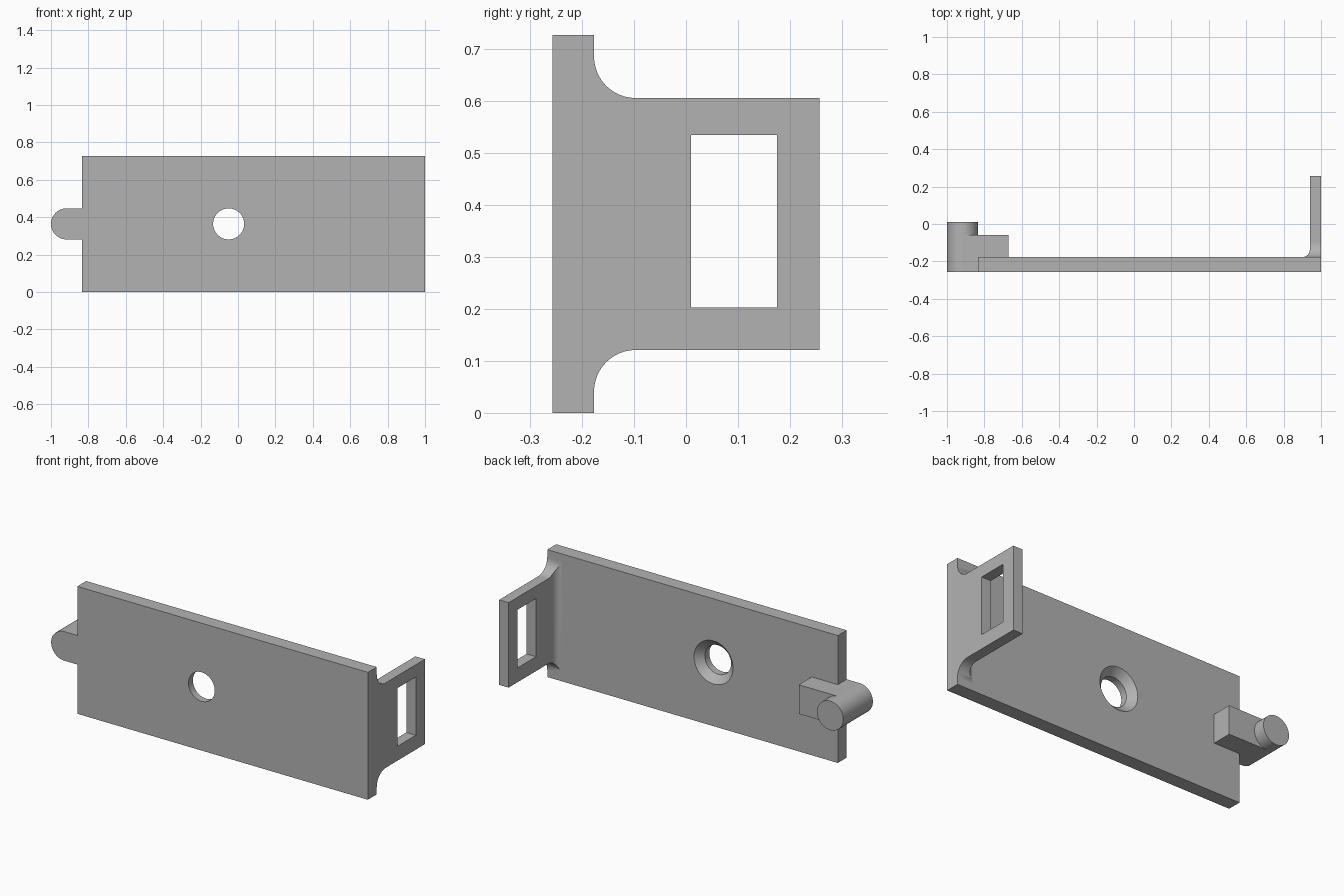
import bpy, bmesh, math
from mathutils import Vector

cube = bpy.data.objects.get("Cube")
if cube:
    bpy.data.objects.remove(cube, do_unlink=True)

grey = bpy.data.materials.new("plain grey")
grey.use_nodes = True
grey.diffuse_color = (0.45, 0.45, 0.45, 1)
grey.node_tree.nodes["Principled BSDF"].inputs["Base Color"].default_value = grey.diffuse_color

# Main dimensions
LEFT, RIGHT = -0.835, 1.0
FRONT, BACK, TAB_END = -0.257, -0.177, 0.257
HEIGHT, MID = 0.727, 0.364
TAB_IN, TAB_LOW, TAB_HIGH = 0.94, 0.121, 0.606
PEG_X, PEG_R = -0.917, 0.083
HOLE_X = -0.05


def arc(cx, cy, r, start, end, steps=16):
    angles = [math.radians(start + (end - start) * i / steps) for i in range(steps + 1)]
    return [(cx + r * math.cos(a), cy + r * math.sin(a)) for a in angles]


def prism(name, outline, axis, low, high):
    """Extrude a 2D outline along x, y or z; the outline uses the other two axes in order."""
    def place(p, d):
        return {"x": (d, *p), "y": (p[0], d, p[1]), "z": (*p, d)}[axis]
    bm = bmesh.new()
    face = bm.faces.new([bm.verts.new(place(p, low)) for p in outline])
    moved = bmesh.ops.extrude_face_region(bm, geom=[face])["geom"]
    shift = Vector(place((0, 0), high - low))
    bmesh.ops.translate(bm, vec=shift, verts=[v for v in moved if isinstance(v, bmesh.types.BMVert)])
    return finish(name, bm)


def finish(name, bm):
    bmesh.ops.recalc_face_normals(bm, faces=bm.faces)
    mesh = bpy.data.meshes.new(name)
    bm.to_mesh(mesh)
    bm.free()
    mesh.materials.append(grey)
    obj = bpy.data.objects.new(name, mesh)
    bpy.context.collection.objects.link(obj)
    return obj


def combine(target, other, operation):
    mod = target.modifiers.new(operation.lower(), "BOOLEAN")
    mod.object, mod.operation, mod.solver = other, operation, "EXACT"
    bpy.context.view_layer.objects.active = target
    bpy.ops.object.modifier_apply(modifier=mod.name)
    bpy.data.objects.remove(other, do_unlink=True)


# Plate with a bent tab: L section, filleted in the inner corner
fillet = 0.04
section = [(LEFT, FRONT), (RIGHT, FRONT), (RIGHT, TAB_END), (TAB_IN, TAB_END)]
section += arc(TAB_IN - fillet, BACK + fillet, fillet, 0, -90, 12)
section += [(LEFT, BACK)]
bracket = prism("bracket_plate", section, "z", 0, HEIGHT)

# Side outline trims the tab and sweeps it into the plate
sweep = 0.08
side = [(FRONT, 0), (BACK, 0)]
side += arc(BACK + sweep, TAB_LOW - sweep, sweep, 180, 90)
side += [(TAB_END, TAB_LOW), (TAB_END, TAB_HIGH)]
side += arc(BACK + sweep, TAB_HIGH + sweep, sweep, 270, 180)
side += [(BACK, HEIGHT), (FRONT, HEIGHT)]
combine(bracket, prism("side_trim", side, "x", LEFT - 0.1, RIGHT + 0.1), "INTERSECT")

# Window in the tab
window = [(0.01, 0.203), (0.175, 0.203), (0.175, 0.535), (0.01, 0.535)]
combine(bracket, prism("window_cutter", window, "x", 0.8, 1.1), "DIFFERENCE")

# Round hole, countersunk from the back
hole = arc(HOLE_X, MID, 0.083, 0, 360, 64)[:-1]
combine(bracket, prism("hole_cutter", hole, "y", -0.4, 0), "DIFFERENCE")
bm = bmesh.new()
rings = []
for y, r in ((BACK - 0.04, 0.083), (BACK + 0.02, 0.143)):
    rings.append([bm.verts.new((x, y, z)) for x, z in arc(HOLE_X, MID, r, 0, 360, 64)[:-1]])
    bm.faces.new(rings[-1])
for i in range(64):
    j = (i + 1) % 64
    bm.faces.new((rings[0][i], rings[0][j], rings[1][j], rings[1][i]))
combine(bracket, finish("countersink_cutter", bm), "DIFFERENCE")

# Round-ended arm and the peg standing on it
arm = arc(PEG_X, MID, PEG_R, 90, 270, 32) + [(-0.67, MID - PEG_R), (-0.67, MID + PEG_R)]
combine(bracket, prism("arm", arm, "y", FRONT, -0.06), "UNION")
peg = arc(PEG_X, MID, PEG_R, 90, 450, 64)[:-1]
combine(bracket, prism("peg", peg, "y", -0.06, 0.01), "UNION")

# Smooth curved walls, keep flat faces crisp
bpy.ops.object.select_all(action="DESELECT")
bracket.select_set(True)
bpy.context.view_layer.objects.active = bracket
bpy.ops.object.shade_smooth_by_angle(angle=math.radians(30))
weighted = bracket.modifiers.new("even shading", "WEIGHTED_NORMAL")
weighted.keep_sharp = True
